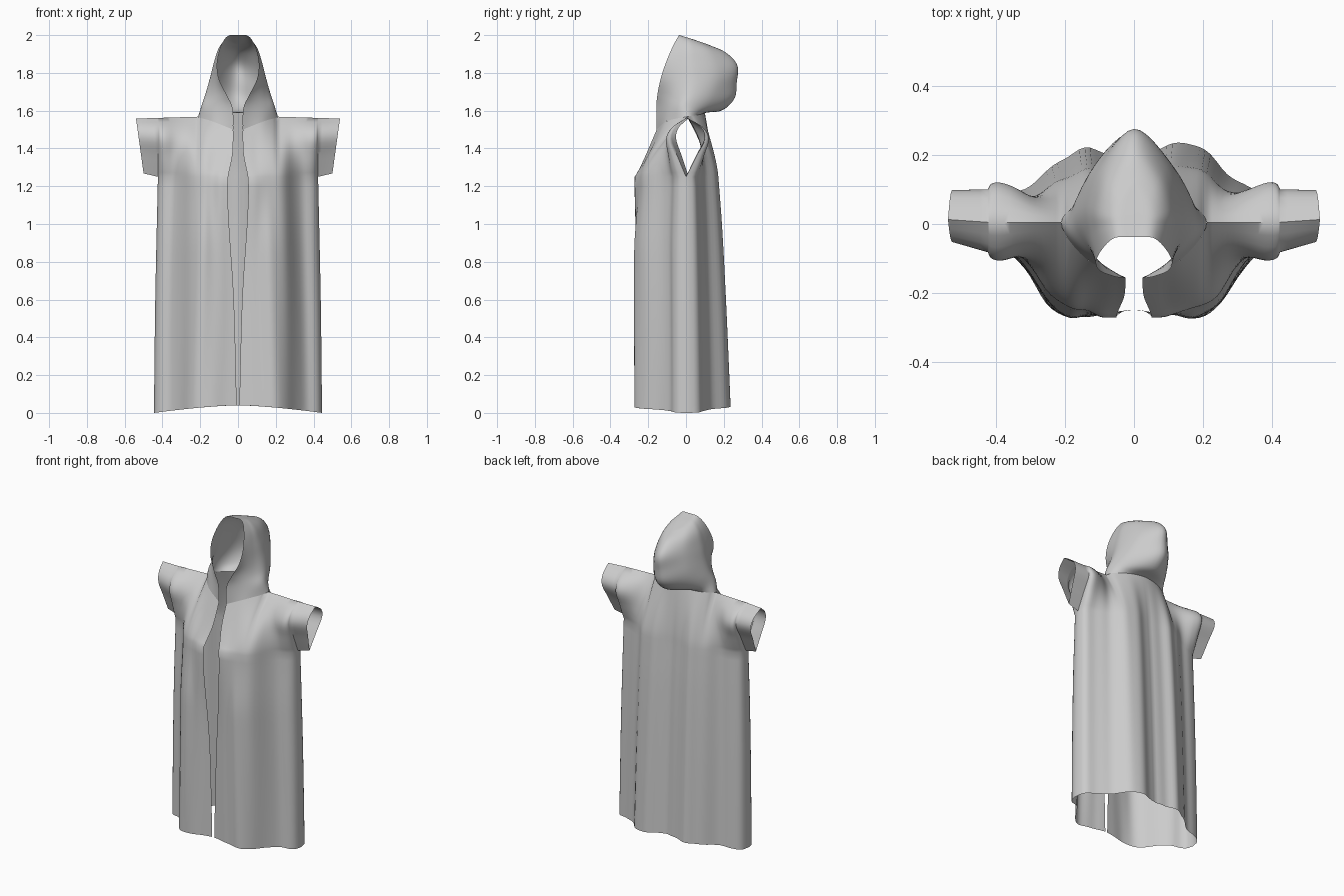
import bpy, bmesh, math
from mathutils import Vector

if "Cube" in bpy.data.objects:
    bpy.data.objects.remove(bpy.data.objects["Cube"])


def curve(pts, t):
    """Smooth interpolation through (position, value) pairs."""
    n = len(pts)
    t = min(max(t, pts[0][0]), pts[-1][0])
    i = 0
    while i < n - 2 and t > pts[i + 1][0]:
        i += 1

    def slope(k):
        a, b = pts[max(k - 1, 0)], pts[min(k + 1, n - 1)]
        return (b[1] - a[1]) / (b[0] - a[0])
    h = pts[i + 1][0] - pts[i][0]
    u = (t - pts[i][0]) / h
    return (pts[i][1] * (2 * u**3 - 3 * u**2 + 1) + pts[i + 1][1] * (3 * u**2 - 2 * u**3)
            + h * (slope(i) * (u**3 - 2 * u**2 + u) + slope(i + 1) * (u**3 - u**2)))


def ease(a, b, t):
    u = min(max((t - a) / (b - a), 0), 1)
    return u * u * (3 - 2 * u)


def vec_curve(vs, t):
    """Smooth path through evenly spaced vectors, t in 0..1."""
    n = len(vs) - 1
    return Vector([curve([(k / n, v[a]) for k, v in enumerate(vs)], t) for a in range(3)])


def mirrored(half):
    return half + [Vector((-p.x, p.y, p.z)) for p in half[-2::-1]]


def add_grid(bm, rows):
    vs = [[bm.verts.new(p) for p in row] for row in rows]
    for a, b in zip(vs, vs[1:]):
        for j in range(len(a) - 1):
            bm.faces.new((a[j], a[j + 1], b[j + 1], b[j]))


def finish(bm, name):
    bmesh.ops.remove_doubles(bm, verts=bm.verts, dist=0.0006)
    bmesh.ops.dissolve_degenerate(bm, edges=bm.edges, dist=0.0001)
    bmesh.ops.recalc_face_normals(bm, faces=bm.faces)
    me = bpy.data.meshes.new(name)
    bm.to_mesh(me)
    bm.free()
    ob = bpy.data.objects.new(name, me)
    bpy.context.collection.objects.link(ob)
    bpy.context.view_layer.objects.active = ob
    ob.select_set(True)
    bpy.ops.object.shade_smooth_by_angle(angle=math.radians(60))
    ob.select_set(False)


# Horizontal cross-section of the cloth: fraction of half width -> y
FRONT = [(0, -.25), (.2, -.262), (.42, -.27), (.57, -.23), (.7, -.14), (.8, -.09),
         (.93, -.065), (.985, -.035), (1, 0)]
BACK = [(0, .195), (.15, .215), (.33, .24), (.47, .21), (.62, .145), (.75, .105),
        (.93, .075), (.985, .042), (1, 0)]
BACK_SCALE = [(0, 1), (.6, .89), (1.0, .8), (1.25, .72)]
SLIT = [(0, .006), (.6, .022), (1.2, .055), (1.4, .028), (1.6, .025)]
WIDTH = [(0, .445), (.6, .438), (1.25, .424)]
BULGE = [(0, 0), (.35, .55), (.65, 1), (.85, .75), (1, 0)]
ARM = 1.25

# Neckline from the front edge, over the shoulder, to the back centre
NECK = [Vector(p) for p in ((.025, -.155, 1.5), (.14, -.10, 1.545), (.211, .005, 1.568),
                            (.13, .075, 1.58), (0, .10, 1.59))]
neck_path = [vec_curve(mirrored(NECK), i / 80) for i in range(41)]


def top_edge(x, front):
    """y and z where a column of cloth ends: at the neckline or the shoulder."""
    if x < .211:
        pts = neck_path[:21] if front else neck_path[:19:-1]
        for a, b in zip(pts, pts[1:]):
            if x <= b.x:
                p = a.lerp(b, max(0, (x - a.x) / (b.x - a.x)))
                return p.y, p.z
    return .005, 1.568 - .03 * max(0, x - .211)


def cloth_y(s, z, front, side):
    if front:
        poke = .022 * max(0, 1 - s / .3) * math.exp(-((z - 1.22) / .35) ** 2)
        y = curve(FRONT, s) - poke + .006 * math.sin(22 * s + 3 * z + side) * s * (1 - s) * 2
        return y * (1 - .10 * ease(.85, ARM, z) * ease(.1, .4, s))
    y = curve(BACK, s) * curve(BACK_SCALE, z) * (1 if side > 0 else 1 - .1 * math.sin(math.pi * s))
    return y + .02 * math.cos(24 * s + side) * s * (1 - s)


# Robe: front and back panels with the short sleeves growing out of them
bm = bmesh.new()
cols = [i / 28 for i in range(24)] + [.85, .89, .92, .95, .97, .985, .994, 1]
for side in (1, -1):
    for front in (True, False):
        sign = -1 if front else 1

        def col_x(s, z):
            x = curve(WIDTH, z) * s
            return x + curve(SLIT, z) * max(0, 1 - s / .45) if front else x

        def upper(x, base, r, k=0):
            ty, tz = top_edge(x, front)
            full = .085 if front else .098
            amt = full * ease(.2, .42, x) * (1 - (.25 if front else .1) * k)
            rr = r ** ((.9 + .5 * ease(.08, .2, x)) if front else 1.4)
            y = base * (1 - rr) + ty * rr + sign * amt * curve(BULGE, r)
            return y, ARM + (tz - ARM) * r

        rows = []
        for i in range(25):                       # skirt, hem to underarm
            row = []
            for s in cols:
                hem = .04 * (1 - s ** 1.5)
                z = hem + (ARM - hem) * i / 24
                row.append((side * col_x(s, z), cloth_y(s, z, front, side), z))
            rows.append(row)
        sleeve = []
        for i in range(15):                       # chest, underarm to shoulder
            r = i / 14
            row = []
            for s in cols:
                x = col_x(s, ARM + .3 * r) if s < .45 else col_x(s, ARM)
                y, z = upper(x, cloth_y(s, ARM, front, side), r)
                row.append((side * x, y, z))
            if i:
                rows.append(row)
            srow = [row[-1]]
            for k in (.2, .4, .6, .8, 1):
                x0 = curve(WIDTH, ARM)
                x = x0 + (.50 + .04 * r - x0) * k
                y, z = upper(x, 0, r, k)
                srow.append((side * x, y + .008 * k, z + .018 * k * (1 - r)))
            sleeve.append(srow)
        add_grid(bm, rows)
        add_grid(bm, sleeve)
finish(bm, "robe_body")

# Hood: rows of front edge, side and back points from the neck to the crown
HOOD = [((.028, -.157, 1.61), (.192, .0, 1.63), (0, .195, 1.603)),
        ((.058, -.152, 1.68), (.172, .03, 1.69), (0, .255, 1.67)),
        ((.10, -.135, 1.765), (.148, .05, 1.77), (0, .275, 1.77)),
        ((.110, -.108, 1.85), (.127, .05, 1.85), (0, .263, 1.85)),
        ((.09, -.07, 1.94), (.10, .04, 1.93), (0, .21, 1.91)),
        ((.055, -.04, 1.995), (.058, .03, 1.975), (0, .13, 1.945)),
        ((0, -.038, 2.0), (0, .03, 1.98), (0, .11, 1.953))]
half_rows = [NECK]
for e, s, b in HOOD:
    e, s, b = Vector(e), Vector(s), Vector(b)
    a = e.lerp(s, .5)
    a.x = e.x + (s.x - e.x) * .72
    m = s.lerp(b, .55)
    m.x = s.x * .72
    half_rows.append([e, a, s, m, b])
U, V = 48, 35
across = [[vec_curve(mirrored(h), j / U) for j in range(U + 1)] for h in half_rows]
grid = []
for i in range(V + 1):
    row = []
    for j in range(U + 1):
        p = vec_curve([r[j] for r in across], i / V)
        # soft creases on the bag of the hood
        bag = max(0, (p.y - .08) / .2) * ease(0, .2, i / V)
        p.y += .005 * bag * math.sin(35 * p.z + 16 * p.x)
        row.append(p)
    grid.append(row)
bm = bmesh.new()
add_grid(bm, grid)
finish(bm, "hood")
